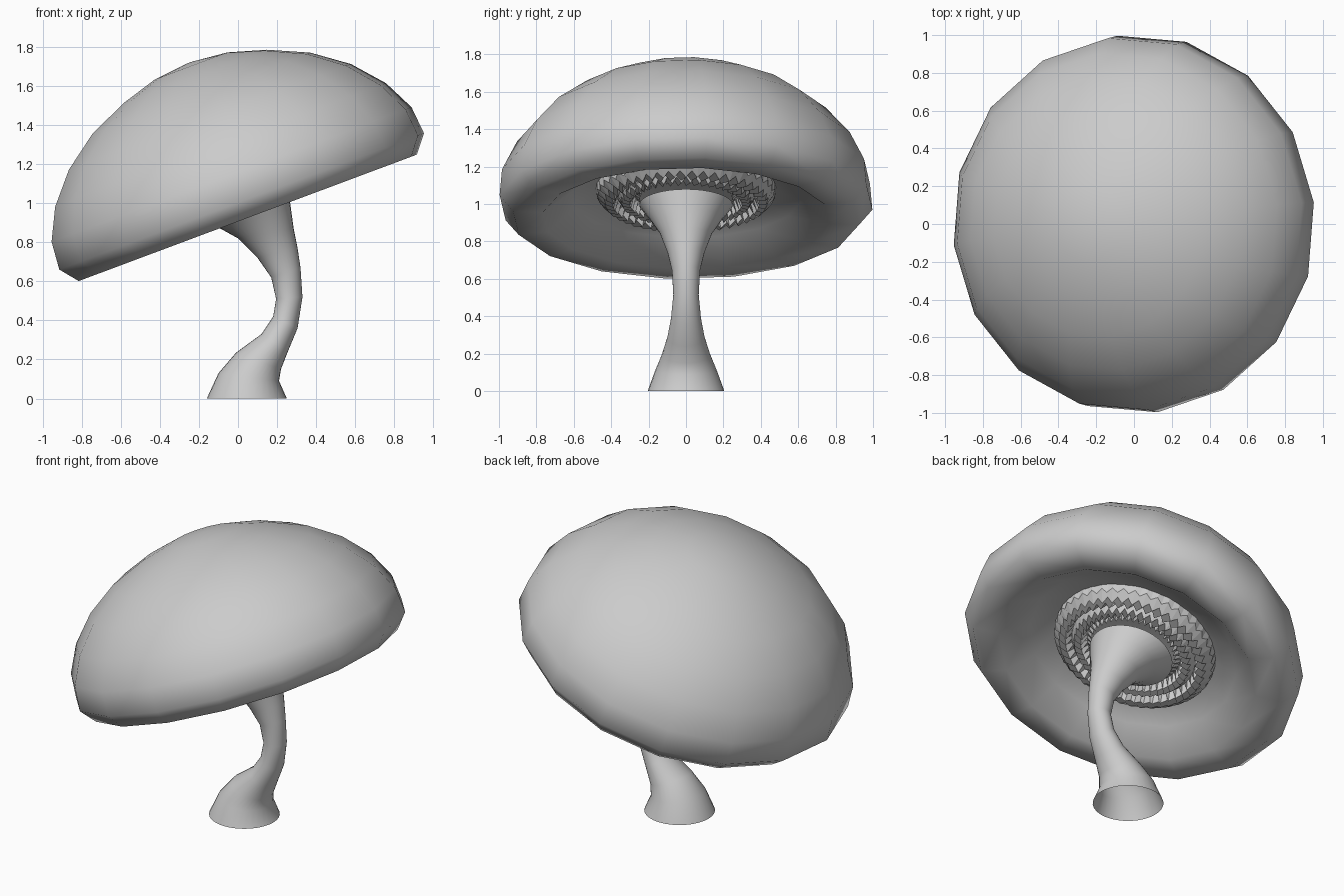
import bpy, bmesh, math

if "Cube" in bpy.data.objects:
    bpy.data.objects.remove(bpy.data.objects["Cube"])

TILT = math.radians(-20.5)
CAP_POS = (0.05, 0, 0.925)


def make(name, rings, smooth, tilted, tip_first=False, tip_last=False):
    """Skin a list of closed vertex rings; optionally collapse the ends."""
    bm = bmesh.new()
    rows = [[bm.verts.new(p) for p in ring] for ring in rings]
    for a, b in zip(rows, rows[1:]):
        n = len(a)
        for i in range(n):
            j = (i + 1) % n
            bm.faces.new((a[i], a[j], b[j], b[i]))
    for row, use in ((rows[0], tip_first), (rows[-1], tip_last)):
        if use:
            bmesh.ops.pointmerge(bm, verts=row, merge_co=(0, 0, row[0].co.z))
    bmesh.ops.recalc_face_normals(bm, faces=bm.faces)
    mesh = bpy.data.meshes.new(name)
    bm.to_mesh(mesh)
    bm.free()
    for p in mesh.polygons:
        p.use_smooth = smooth
    ob = bpy.data.objects.new(name, mesh)
    bpy.context.collection.objects.link(ob)
    if tilted:
        ob.location = CAP_POS
        ob.rotation_euler = (0, TILT, 0)
    return ob


def circle(r, z, n, start=0.0):
    return [(r * math.cos(start + math.tau * i / n),
             r * math.sin(start + math.tau * i / n), z) for i in range(n)]


# Cap: 16-sided dome with an in-rolled rim and hollow underside
cap_profile = [(0.01, 0.85), (0.2, 0.83), (0.395, 0.772), (0.6, 0.68),
               (0.776, 0.552), (0.91, 0.398), (0.99, 0.237), (1.003, 0.09),
               (0.93, 0.0), (0.77, 0.0), (0.62, 0.12), (0.45, 0.19), (0.01, 0.2)]
make("cap", [circle(r, z, 16, math.radians(6.5)) for r, z in cap_profile],
     True, True, True, True)

# Gills: flat-shaded concentric rows of small pleats
gill_rows = [(0.48, 0.19, 0), (0.475, 0.13, 0.012), (0.435, 0.09, 0.016),
             (0.395, 0.085, 0.016), (0.37, 0.13, 0.0), (0.345, 0.09, 0.016),
             (0.305, 0.09, 0.016), (0.28, 0.14, 0.0), (0.25, 0.12, 0.012)]
N = 88
rings = []
for k, (r, z, amp) in enumerate(gill_rows):
    ring = []
    for i in range(N):
        s = amp if (i + k) % 2 else -amp
        a = math.tau * i / N
        ring.append(((r + s * 0.5) * math.cos(a), (r + s * 0.5) * math.sin(a), z + s))
    rings.append(ring)
make("gills", rings, False, True)

# Stem: left point, right point (x, z) and depth radius of each section
stem = [(-.16, 0, .25, 0, .205), (-.10, .13, .21, .09, .165),
        (-.01, .235, .22, .15, .13), (.12, .33, .255, .24, .10),
        (.18, .42, .305, .36, .08), (.195, .51, .33, .52, .068),
        (.17, .62, .32, .67, .075), (.10, .72, .305, .77, .10),
        (0, .82, .285, .87, .14), (-.09, .87, .27, .98, .195),
        (-.21, .91, .256, 1.08, .25)]
rings = []
for lx, lz, rx, rz, ry in stem:
    ring = []
    for i in range(32):
        a = math.tau * i / 32
        t = (1 + math.cos(a)) / 2
        ring.append((lx + (rx - lx) * t, ry * math.sin(a), lz + (rz - lz) * t))
    rings.append(ring)
make("stem", rings, True, False)
